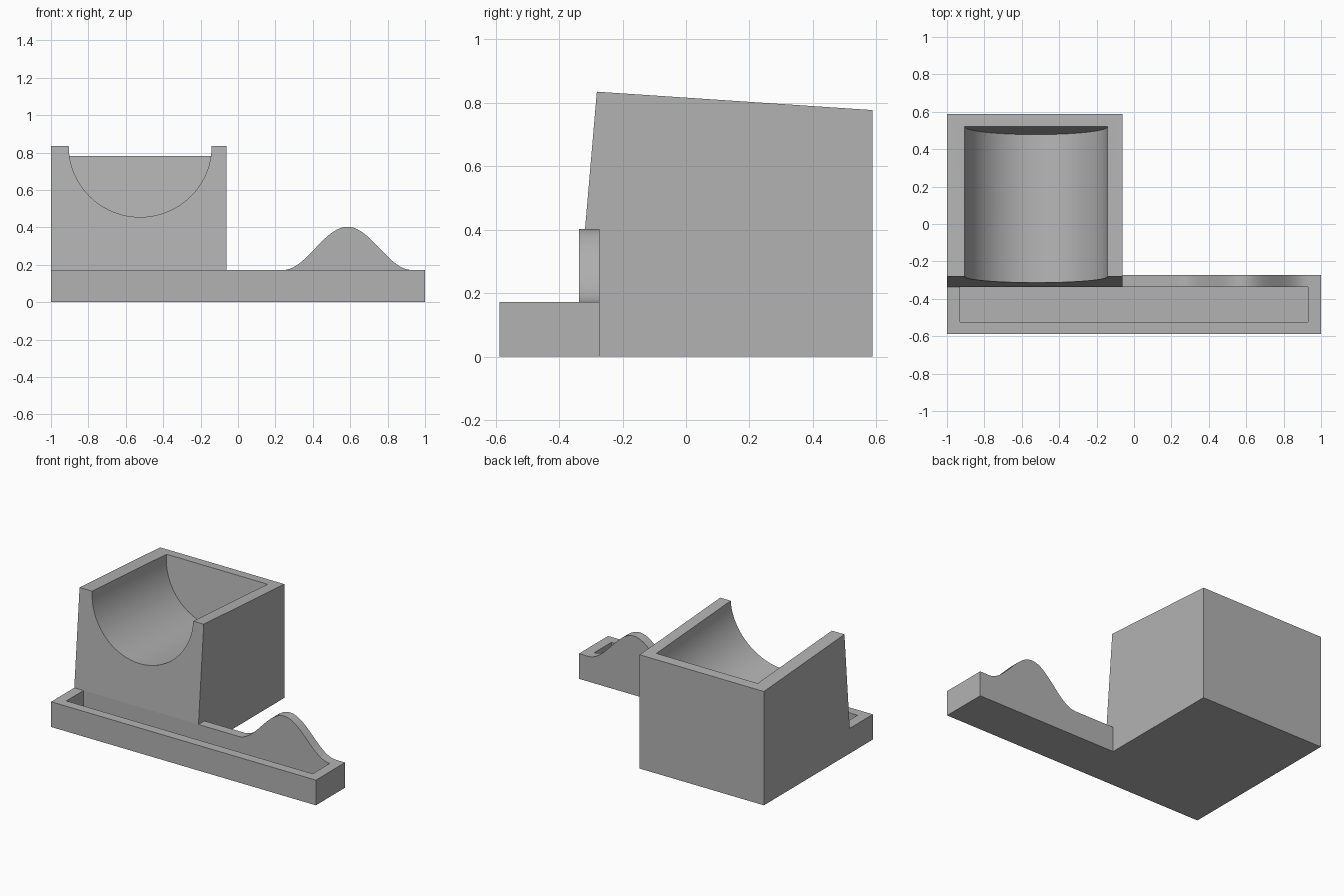
import bpy, bmesh, math

cube = bpy.data.objects.get("Cube")
if cube:
    bpy.data.objects.remove(cube, do_unlink=True)

grey = bpy.data.materials.new("plain grey")
grey.use_nodes = True
colour = (0.45, 0.45, 0.45, 1)
grey.diffuse_color = colour
grey.node_tree.nodes["Principled BSDF"].inputs["Base Color"].default_value = colour


def loft(name, ring_a, ring_b):
    """Closed solid between two matching rings of points."""
    bm = bmesh.new()
    a = [bm.verts.new(p) for p in ring_a]
    b = [bm.verts.new(p) for p in ring_b]
    bm.faces.new(a)
    bm.faces.new(b[::-1])
    for i in range(len(a)):
        j = (i + 1) % len(a)
        bm.faces.new((a[i], b[i], b[j], a[j]))
    bmesh.ops.recalc_face_normals(bm, faces=bm.faces)
    mesh = bpy.data.meshes.new(name)
    bm.to_mesh(mesh)
    bm.free()
    mesh.materials.append(grey)
    obj = bpy.data.objects.new(name, mesh)
    bpy.context.collection.objects.link(obj)
    return obj


def box(name, x0, x1, y0, y1, z0, z1):
    ring = [(x0, y0), (x1, y0), (x1, y1), (x0, y1)]
    return loft(name, [(x, y, z0) for x, y in ring], [(x, y, z1) for x, y in ring])


def activate(obj):
    bpy.ops.object.select_all(action='DESELECT')
    obj.select_set(True)
    bpy.context.view_layer.objects.active = obj


def cut(obj, cutter):
    cutter.hide_render = True
    mod = obj.modifiers.new("cut", 'BOOLEAN')
    mod.operation = 'DIFFERENCE'
    mod.solver = 'EXACT'
    mod.object = cutter
    activate(obj)
    bpy.ops.object.modifier_apply(modifier=mod.name)
    bpy.data.objects.remove(cutter, do_unlink=True)


def smooth(obj):
    activate(obj)
    bpy.ops.object.shade_smooth_by_angle(angle=math.radians(30))


FRONT, BACK = -0.588, 0.588
RIM_FRONT, RIM_BACK = -0.338, -0.273
TRAY_TOP = 0.172

# Long pen tray with a rectangular recess
tray = box("tray", -1, 1, FRONT, RIM_BACK, 0, TRAY_TOP)
cut(tray, box("recess_cutter", -0.93, 0.93, -0.523, RIM_FRONT, 0.045, 0.3))

# Block with leaning front and sloping top
TOP_FRONT, TOP_BACK, TOP_Y = 0.835, 0.777, -0.281
side = [(RIM_FRONT, TRAY_TOP), (TOP_Y, TOP_FRONT), (BACK, TOP_BACK),
        (BACK, 0), (RIM_BACK, 0), (RIM_BACK, TRAY_TOP)]
block = loft("holder_block", [(-1, y, z) for y, z in side],
             [(-0.062, y, z) for y, z in side])

# Half-round trough, parallel to the sloping top and closed at the back
slope = (TOP_FRONT - TOP_BACK) / (BACK - TOP_Y)
CENTRE, RADIUS, STEPS = -0.523, 0.382, 48
arc = [(RADIUS * math.cos(math.pi * i / STEPS), RADIUS * math.sin(math.pi * i / STEPS))
       for i in range(STEPS + 1)]
profile = [(RADIUS, -0.2)] + arc + [(-RADIUS, -0.2)]


def trough_ring(y_top, lean):
    ring = []
    for x, depth in profile:
        y = y_top - lean * depth
        ring.append((CENTRE + x, y, TOP_FRONT - slope * (y - TOP_Y) - depth))
    return ring


cut(block, loft("trough_cutter", trough_ring(-0.6, 0), trough_ring(0.52, 0.11)))
smooth(block)

# Bell-shaped hump on the back rim of the tray
HUMP_X, HALF, HEIGHT = 0.585, 0.345, 0.231
bell = []
for i in range(41):
    t = i / 20 - 1
    bell.append((HUMP_X + HALF * t, TRAY_TOP + HEIGHT * (1 + math.cos(math.pi * t)) / 2))
hump = loft("rim_hump", [(x, RIM_FRONT, z) for x, z in bell],
            [(x, RIM_BACK, z) for x, z in bell])
smooth(hump)
